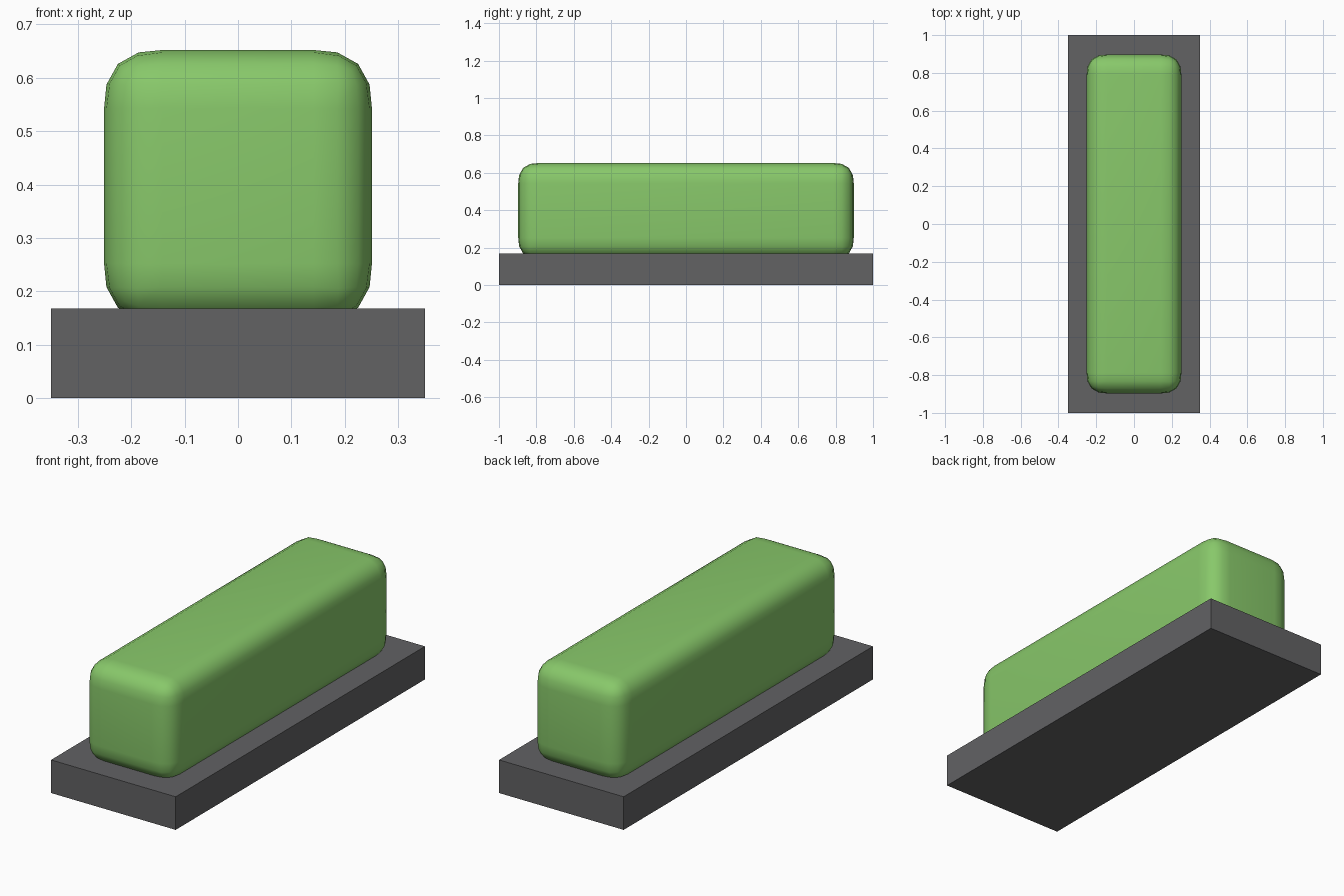
import bpy

if "Cube" in bpy.data.objects:
    bpy.data.objects.remove(bpy.data.objects["Cube"])


def material(name, rgb):
    m = bpy.data.materials.new(name)
    m.diffuse_color = (*rgb, 1.0)
    m.use_nodes = True
    m.node_tree.nodes["Principled BSDF"].inputs["Base Color"].default_value = m.diffuse_color
    return m


def box(name, size, z0, z1, mat):
    bpy.ops.mesh.primitive_cube_add(size=1, location=(0, 0, (z0 + z1) / 2))
    ob = bpy.context.object
    ob.name = name
    ob.scale = (size[0], size[1], z1 - z0)
    bpy.ops.object.transform_apply(location=False, rotation=False, scale=True)
    ob.data.materials.append(mat)
    return ob


green = material("soft green", (0.246, 0.578, 0.144))
grey = material("dark grey", (0.122, 0.122, 0.127))

# Flat base plate
box("base_plate", (0.7, 2.0), 0.0, 0.168, grey)

# Rounded block, its underside sunk slightly into the plate
block = box("rounded_block", (0.502, 1.794), 0.143, 0.652, green)
bev = block.modifiers.new("round_edges", 'BEVEL')
bev.width = 0.109
bev.segments = 4
bev.profile = 0.58
bev.limit_method = 'NONE'
bpy.ops.object.modifier_apply(modifier=bev.name)
bpy.ops.object.shade_smooth()
